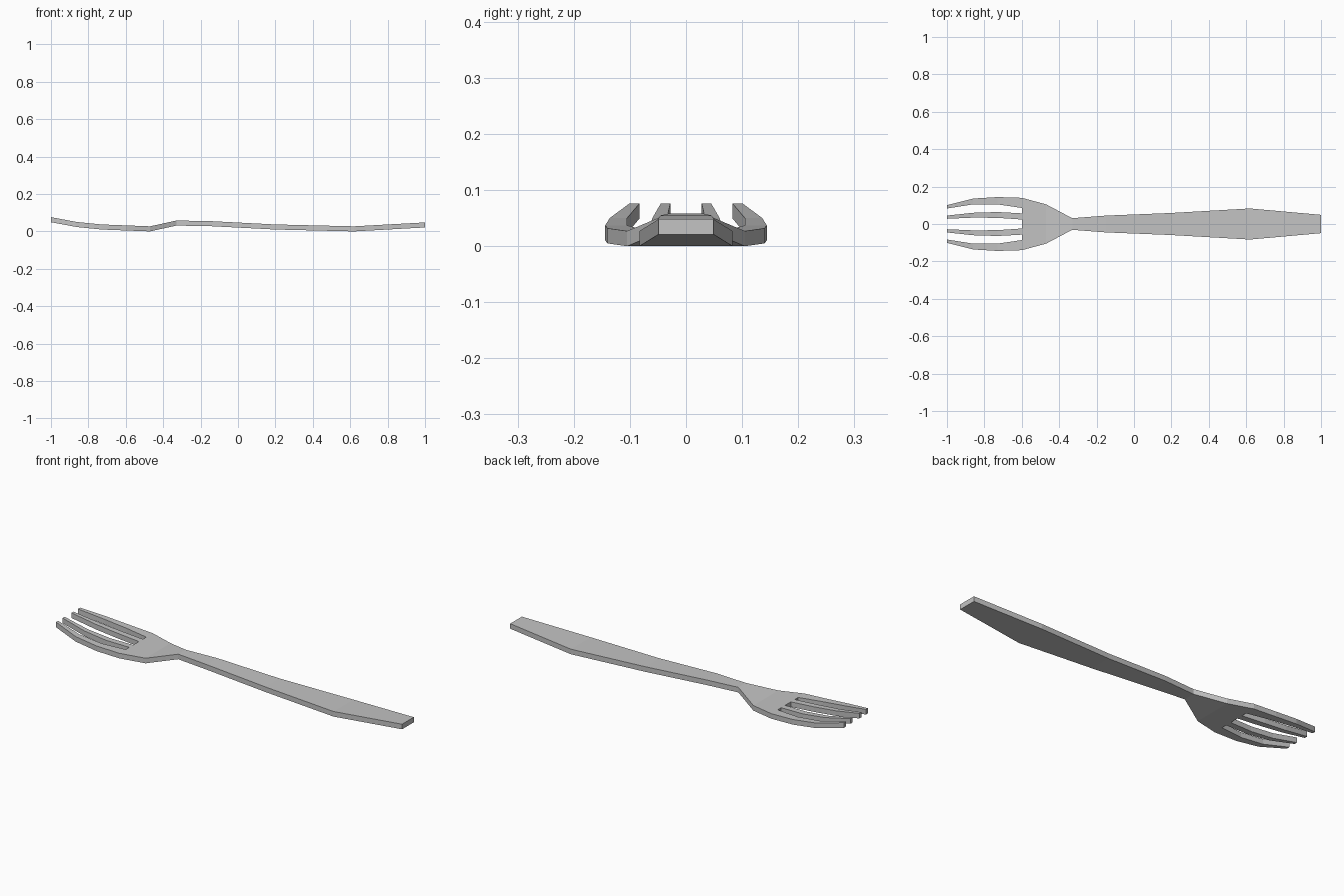
import bpy
import bmesh

cube = bpy.data.objects.get("Cube")
if cube:
    bpy.data.objects.remove(cube, do_unlink=True)

THICK = 0.027

# Side profile: height of the upper surface along the length
HEIGHT = {-1: 0.08, -0.86: 0.054, -0.73: 0.041, -0.6: 0.036, -0.47: 0.031,
          -0.33: 0.062, -0.15: 0.059, 0.2: 0.041, 0.62: 0.031, 1: 0.052}

# Half widths of the neck and handle
BODY = [(-0.47, 0.105), (-0.33, 0.031), (-0.15, 0.045),
        (0.2, 0.059), (0.62, 0.083), (1, 0.049)]

# Tine edges: x, inner y, outer y
INNER_TINE = [(-1, 0.028, 0.045), (-0.86, 0.034, 0.06),
              (-0.73, 0.033, 0.064), (-0.6, 0.024, 0.057)]
OUTER_TINE = [(-1, 0.083, 0.101), (-0.86, 0.105, 0.136),
              (-0.73, 0.105, 0.144), (-0.6, 0.086, 0.14)]

steel = bpy.data.materials.new("steel grey")
steel.use_nodes = True
GREY = (0.55, 0.55, 0.55, 1)
steel.diffuse_color = GREY
steel.node_tree.nodes["Principled BSDF"].inputs["Base Color"].default_value = GREY

bm = bmesh.new()


def add_face(points):
    bm.faces.new([bm.verts.new((x, y, HEIGHT[x])) for x, y in points])


def add_strip(stations):
    for (xa, a0, a1), (xb, b0, b1) in zip(stations, stations[1:]):
        add_face([(xa, a0), (xb, b0), (xb, b1), (xa, a1)])


# Four tines, mirrored across the centre line
for tine in (INNER_TINE, OUTER_TINE):
    add_strip(tine)
    add_strip([(x, -outer, -inner) for x, inner, outer in tine])

# Head: one face that meets every tine root
roots = [y for tine in (INNER_TINE, OUTER_TINE) for y in tine[-1][1:]]
edge = sorted(roots + [-y for y in roots], reverse=True)
neck_x, neck_w = BODY[0]
add_face([(-0.6, y) for y in edge] + [(neck_x, -neck_w), (neck_x, neck_w)])

# Neck and handle
add_strip([(x, -w, w) for x, w in BODY])

# Join the sheet and give it thickness
bmesh.ops.remove_doubles(bm, verts=bm.verts, dist=0.0005)
result = bmesh.ops.extrude_face_region(bm, geom=bm.faces[:], use_keep_orig=True)
lower = [g for g in result["geom"] if isinstance(g, bmesh.types.BMVert)]
bmesh.ops.translate(bm, verts=lower, vec=(0, 0, -THICK))
low = min(v.co.z for v in bm.verts)
bmesh.ops.translate(bm, verts=bm.verts, vec=(0, 0, -low))
bmesh.ops.recalc_face_normals(bm, faces=bm.faces)

mesh = bpy.data.meshes.new("fork")
bm.to_mesh(mesh)
bm.free()
mesh.materials.append(steel)
fork = bpy.data.objects.new("fork", mesh)
bpy.context.collection.objects.link(fork)
